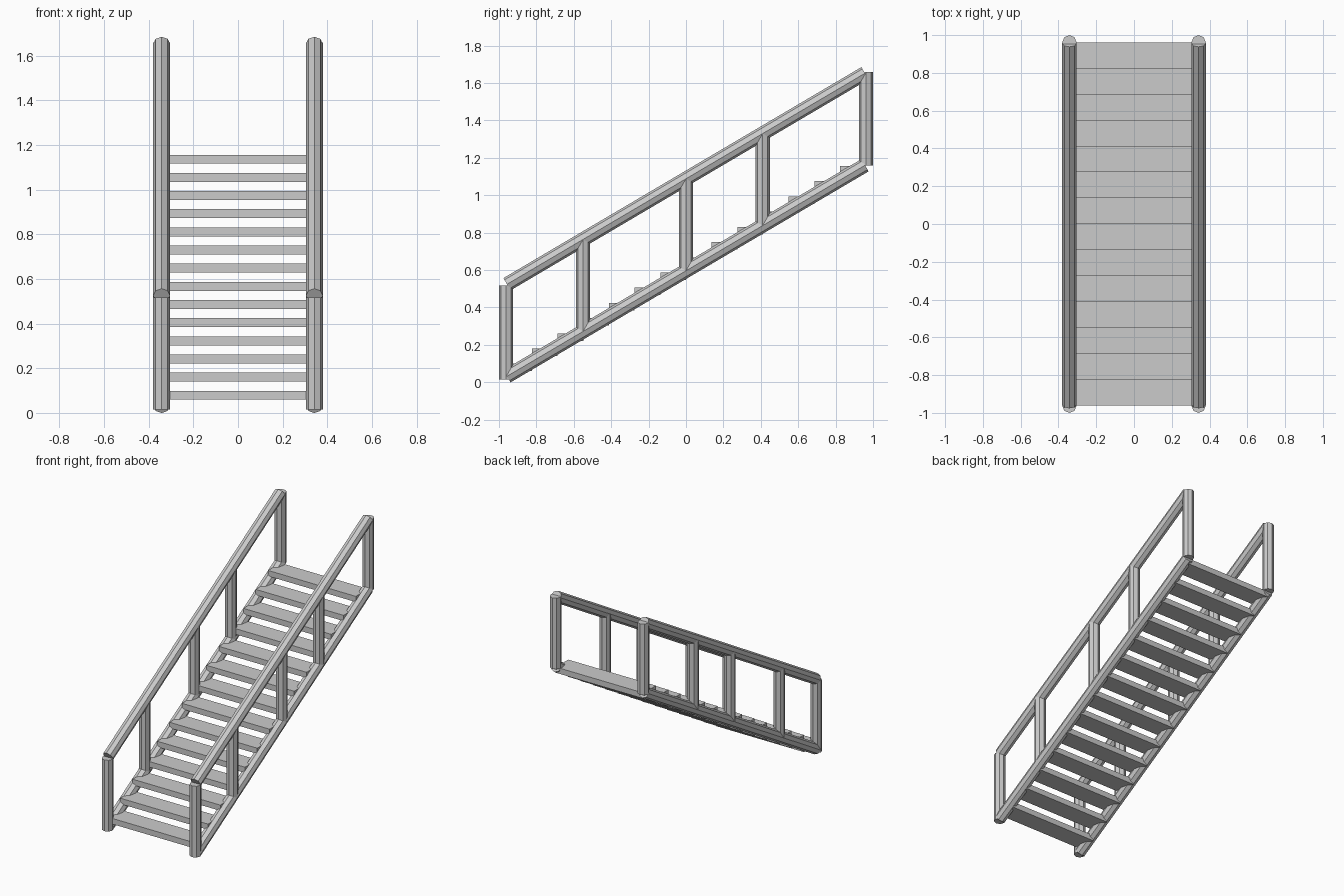
import bpy
import bmesh
import math
from mathutils import Vector

if "Cube" in bpy.data.objects:
    bpy.data.objects.remove(bpy.data.objects["Cube"])

R = 0.038            # tube radius
RAIL_X = 0.342       # tube centre line
RAIL_Y = 0.957       # rail half run
Z0, Z1 = 0.032, 1.16 # lower rail end heights
RISE = 0.492         # handrail height above the lower rail
STEPS = 14

metal = bpy.data.materials.new("grey metal")
metal.diffuse_color = (0.6, 0.6, 0.6, 1)
metal.use_nodes = True
metal.node_tree.nodes["Principled BSDF"].inputs["Base Color"].default_value = metal.diffuse_color


def finish(bm, name):
    bmesh.ops.recalc_face_normals(bm, faces=bm.faces)
    mesh = bpy.data.meshes.new(name)
    bm.to_mesh(mesh)
    bm.free()
    mesh.materials.append(metal)
    obj = bpy.data.objects.new(name, mesh)
    bpy.context.collection.objects.link(obj)
    return obj


def tube(name, a, b):
    """Eight-sided closed tube between two points, one corner facing up."""
    a, b = Vector(a), Vector(b)
    side = Vector((1, 0, 0))
    up = side.cross((b - a).normalized())
    bm = bmesh.new()
    rings = []
    for p in (a, b):
        rings.append([bm.verts.new(p + R * (math.cos(t) * side + math.sin(t) * up))
                      for t in (i * math.pi / 4 for i in range(8))])
    for i in range(8):
        j = (i + 1) % 8
        bm.faces.new((rings[0][i], rings[0][j], rings[1][j], rings[1][i]))
    bm.faces.new(rings[0])
    bm.faces.new(rings[1])
    return finish(bm, name)


def rail_z(y):
    return Z0 + (Z1 - Z0) * (y + RAIL_Y) / (2 * RAIL_Y)


for side_name, x in (("left", -RAIL_X), ("right", RAIL_X)):
    # sloping stringer and handrail
    tube(side_name + "_stringer", (x, -RAIL_Y, Z0), (x, RAIL_Y, Z1))
    tube(side_name + "_handrail", (x, -RAIL_Y, Z0 + RISE), (x, RAIL_Y, Z1 + RISE))
    # end posts
    tube(side_name + "_front_post", (x, -0.962, 0.015), (x, -0.962, 0.517))
    tube(side_name + "_back_post", (x, 0.962, 1.158), (x, 0.962, 1.659))
    # intermediate posts
    for i, y in enumerate((-0.55, 0.0, 0.41)):
        tube(f"{side_name}_middle_post_{i + 1}",
             (x, y, rail_z(y)), (x, y, rail_z(y) + RISE))

# treads
depth = 1.92 / STEPS
for i in range(STEPS):
    bm = bmesh.new()
    bmesh.ops.create_cube(bm, size=1)
    y = -0.96 + depth * (i + 0.5)
    z = 0.079 + i * (1.136 - 0.079) / (STEPS - 1)
    for v in bm.verts:
        v.co = Vector((v.co.x * 2 * RAIL_X, y + v.co.y * depth, z + v.co.z * 0.04))
    finish(bm, f"tread_{i + 1}")
